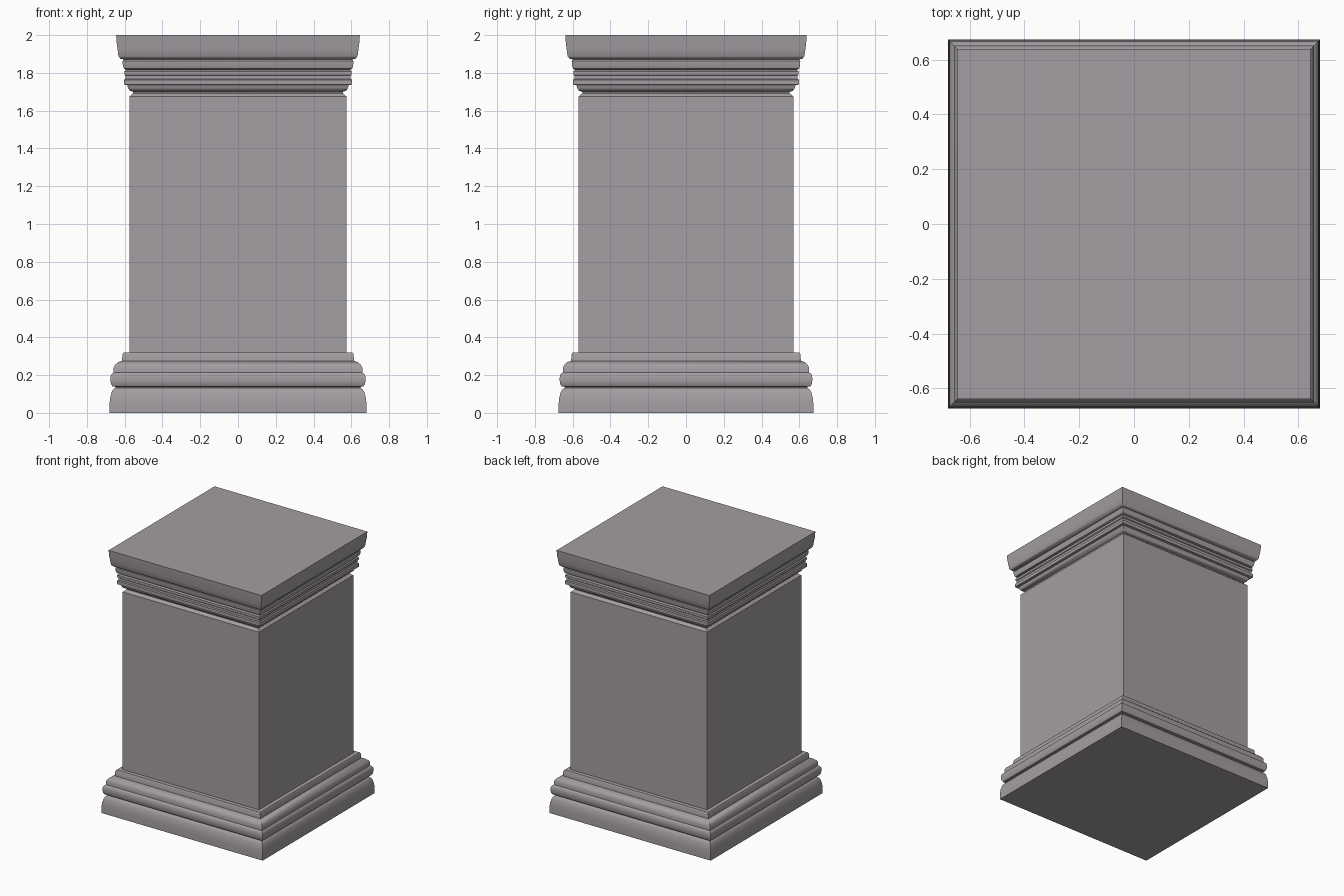
import bpy, bmesh, math

stone = bpy.data.materials.new("grey stone")
stone.diffuse_color = (0.37, 0.34, 0.36, 1)

DEPTH_INSET = 0.006  # the pedestal is slightly shallower than wide


def square_loft(name, profile):
    """Sweep a (half width, height) profile around a rectangle and cap it."""
    bm = bmesh.new()
    rings = []
    for w, z in profile:
        d = w - DEPTH_INSET
        rings.append([bm.verts.new((sx * w, sy * d, z))
                      for sx, sy in ((-1, -1), (1, -1), (1, 1), (-1, 1))])
    for a, b in zip(rings, rings[1:]):
        for i in range(4):
            j = (i + 1) % 4
            bm.faces.new((a[i], a[j], b[j], b[i]))
    bm.faces.new(rings[0][::-1])
    bm.faces.new(rings[-1])
    mesh = bpy.data.meshes.new(name)
    bm.to_mesh(mesh)
    bm.free()
    mesh.materials.append(stone)
    obj = bpy.data.objects.new(name, mesh)
    bpy.context.collection.objects.link(obj)
    bpy.context.view_layer.objects.active = obj
    obj.select_set(True)
    bpy.ops.object.shade_smooth_by_angle(angle=math.radians(40))
    obj.select_set(False)
    return obj


# Base: rounded plinth, groove, torus, ogee and fillet
square_loft("base", [
    (0.68, 0), (0.68, 0.05), (0.677, 0.08), (0.669, 0.11), (0.66, 0.125),
    (0.648, 0.132), (0.648, 0.138), (0.665, 0.141), (0.673, 0.155),
    (0.675, 0.175), (0.674, 0.195), (0.668, 0.207), (0.658, 0.214),
    (0.658, 0.24), (0.65, 0.255), (0.635, 0.268), (0.614, 0.276),
    (0.612, 0.31), (0.606, 0.32)])

# Shaft with a chamfered top edge
square_loft("shaft", [(0.575, 0.31), (0.575, 1.675), (0.555, 1.692), (0.555, 1.70)])

# Capital: stepped mouldings under a flared abacus
square_loft("capital", [
    (0.553, 1.692), (0.556, 1.70), (0.573, 1.706), (0.582, 1.72), (0.586, 1.735),
    (0.604, 1.738), (0.604, 1.763), (0.596, 1.768), (0.596, 1.785),
    (0.602, 1.79), (0.602, 1.808), (0.592, 1.816), (0.604, 1.822),
    (0.61, 1.84), (0.611, 1.863), (0.604, 1.871), (0.622, 1.875),
    (0.633, 1.888), (0.637, 1.92), (0.642, 1.955), (0.645, 2.0)])
